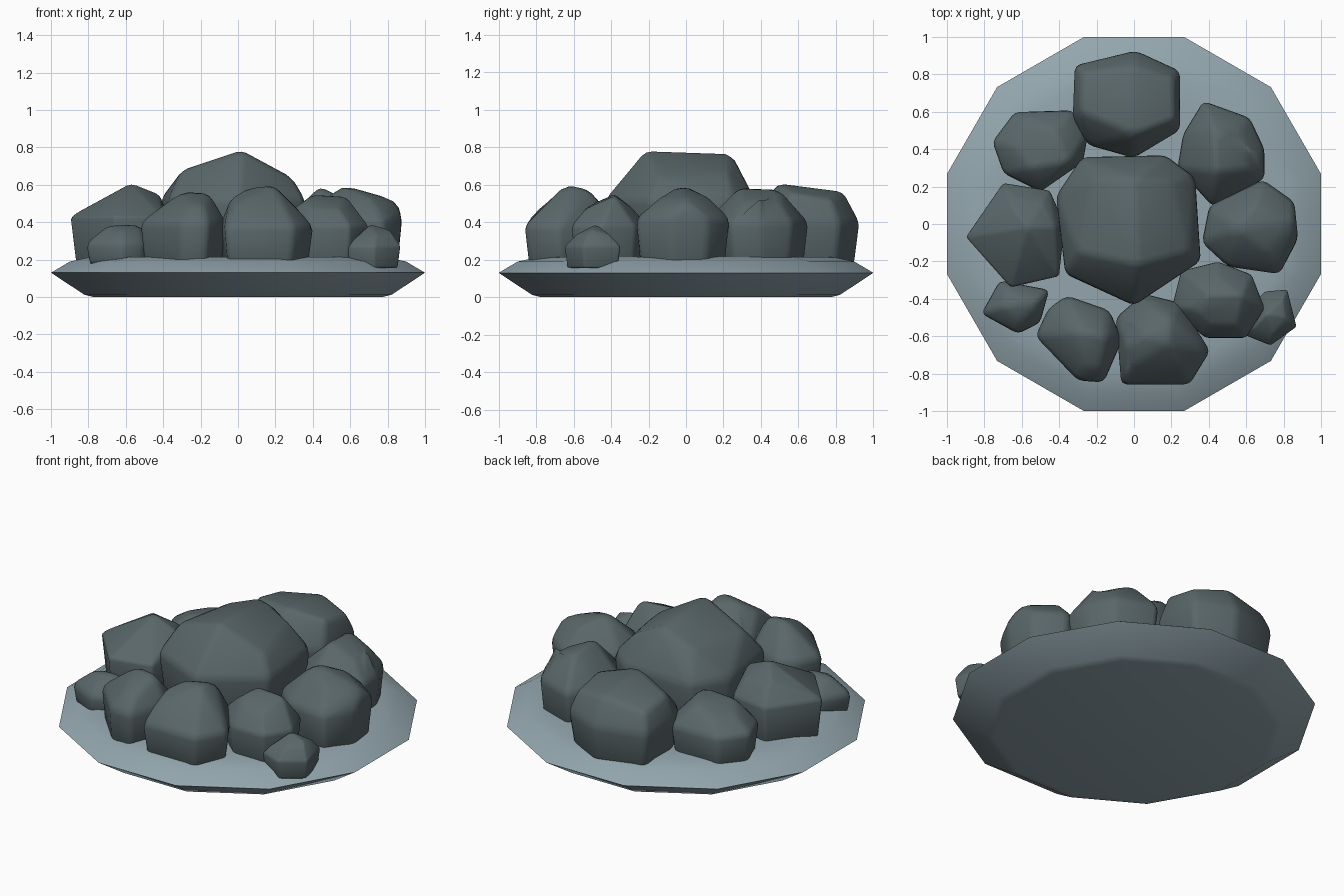
import bpy, bmesh
from math import cos, sin, radians
from mathutils import Vector

cube = bpy.data.objects.get("Cube")
if cube:
    bpy.data.objects.remove(cube, do_unlink=True)


def make_material(name, colour):
    mat = bpy.data.materials.new(name)
    mat.use_nodes = True
    mat.diffuse_color = (*colour, 1)
    mat.node_tree.nodes["Principled BSDF"].inputs["Base Color"].default_value = (*colour, 1)
    return mat


pale_stone = make_material("pale blue grey stone", (0.29, 0.38, 0.42))
dark_stone = make_material("dark grey stone", (0.10, 0.134, 0.14))


def make_object(name, bm, material):
    bmesh.ops.recalc_face_normals(bm, faces=bm.faces)
    mesh = bpy.data.meshes.new(name)
    bm.to_mesh(mesh)
    bm.free()
    mesh.materials.append(material)
    obj = bpy.data.objects.new(name, mesh)
    bpy.context.collection.objects.link(obj)
    bpy.ops.object.select_all(action="DESELECT")
    obj.select_set(True)
    bpy.context.view_layer.objects.active = obj
    return obj


def make_base(profile, sides=12):
    """Twelve-sided slab swept from a list of (radius, height) rings."""
    bm = bmesh.new()
    rings = []
    for radius, z in profile:
        angles = [radians(360 * (i + 0.5) / sides) for i in range(sides)]
        rings.append([bm.verts.new((radius * cos(a), radius * sin(a), z)) for a in angles])
    for low, high in zip(rings, rings[1:]):
        for i in range(sides):
            j = (i + 1) % sides
            bm.faces.new((low[i], low[j], high[j], high[i]))
    bm.faces.new(rings[0])
    bm.faces.new(rings[-1])
    make_object("base_slab", bm, pale_stone)
    bpy.ops.object.shade_smooth_by_angle(angle=radians(45))


def make_rock(name, outline, waist, ridge, bevel=0.03, foot=0.17):
    """Faceted boulder: hull of a foot, a waist, a shoulder and ridge points."""
    bm = bmesh.new()
    points = [Vector((x, y, 0)) for x, y in outline]
    centre = sum(points, Vector()) / len(points)
    peak = sum((Vector(p) for p in ridge), Vector()) / len(ridge)
    top = Vector((peak.x, peak.y, 0))
    shoulder = waist + 0.6 * (peak.z - waist)
    for p in points:
        low = centre.lerp(p, 0.9)
        high = top.lerp(p, 0.62)
        bm.verts.new((low.x, low.y, foot))
        bm.verts.new((p.x, p.y, waist))
        bm.verts.new((high.x, high.y, shoulder))
    for p in ridge:
        bm.verts.new(p)
    hull = bmesh.ops.convex_hull(bm, input=bm.verts)
    loose = {v for v in hull["geom_interior"] + hull["geom_unused"]
             if isinstance(v, bmesh.types.BMVert)}
    bmesh.ops.delete(bm, geom=list(loose), context="VERTS")
    # Merge nearly flat triangles into broad facets
    bmesh.ops.dissolve_limit(bm, angle_limit=radians(12), verts=bm.verts, edges=bm.edges)
    rock = make_object(name, bm, dark_stone)
    worn = rock.modifiers.new("worn_edges", "BEVEL")
    worn.width = bevel
    worn.segments = 2
    worn.limit_method = "ANGLE"
    worn.angle_limit = radians(14)
    bpy.ops.object.shade_smooth()


# Base slab with a sharp rim
make_base([(0.80, 0), (0.85, 0.012), (1.035, 0.13), (0.93, 0.19), (0.82, 0.213), (0.7, 0.215)])

# Large central boulder
make_rock("centre_rock",
          [(-.28, .36), (.17, .37), (.33, .25), (.36, -.2), (0, -.44), (-.37, -.27), (-.42, .15)],
          0.52, [(.02, -.22, .785), (0, .24, .77), (-.3, -.15, .68), (-.22, .24, .68),
                 (.29, -.15, .64), (.2, .24, .66)])

# Rear boulders
make_rock("back_rock",
          [(-.32, .85), (.01, .93), (.25, .82), (.25, .5), (0, .35), (-.25, .42), (-.33, .57)],
          0.4, [(0, .48, .61), (0, .84, .565), (-.29, .6, .56), (-.28, .81, .52),
                (.22, .56, .56), (.21, .78, .52)])
make_rock("back_right_rock",
          [(-.64, .6), (-.33, .61), (-.24, .5), (-.27, .33), (-.5, .17), (-.7, .27), (-.76, .44)],
          0.37, [(-.35, .33, .52), (-.55, .3, .49), (-.42, .5, .5)])
make_rock("back_left_rock",
          [(.37, .66), (.62, .57), (.7, .4), (.7, .24), (.42, .09), (.23, .3), (.26, .48)],
          0.4, [(.44, .28, .59), (.43, .5, .58), (.58, .4, .53)])

# Side boulders
make_rock("right_rock",
          [(-.7, .22), (-.45, .18), (-.37, 0), (-.4, -.28), (-.66, -.34), (-.9, -.07)],
          0.43, [(-.57, -.02, .61), (-.42, -.02, .55), (-.66, .1, .55)])
make_rock("left_rock",
          [(.4, .1), (.69, .24), (.86, .12), (.88, -.08), (.78, -.27), (.5, -.23), (.36, -.1)],
          0.42, [(.55, -.02, .605), (.85, 0, .52), (.7, -.15, .53), (.65, .12, .54)])

# Front boulders
make_rock("front_right_rock",
          [(-.36, -.38), (-.13, -.46), (-.06, -.62), (-.16, -.85), (-.3, -.84), (-.53, -.6), (-.46, -.45)],
          0.4, [(-.3, -.58, .57), (-.15, -.6, .56), (-.2, -.72, .52)])
make_rock("front_middle_rock",
          [(-.1, -.5), (.05, -.37), (.25, -.42), (.41, -.68), (.3, -.86), (-.07, -.86), (-.1, -.66)],
          0.38, [(.05, -.6, .585), (.19, -.64, .6), (.2, -.5, .57), (-.04, -.66, .53)])
make_rock("front_left_rock",
          [(.25, -.25), (.45, -.2), (.63, -.27), (.7, -.45), (.6, -.61), (.38, -.61), (.2, -.45)],
          0.38, [(.4, -.38, .55), (.58, -.38, .54), (.36, -.48, .51)])

# Small outer stones
make_rock("small_right_stone",
          [(-.72, -.3), (-.45, -.35), (-.5, -.53), (-.62, -.59), (-.82, -.48)],
          0.29, [(-.7, -.44, .385), (-.53, -.42, .395)], bevel=0.025)
make_rock("small_left_stone",
          [(.7, -.36), (.82, -.35), (.87, -.55), (.73, -.65), (.58, -.59), (.62, -.44)],
          0.27, [(.71, -.48, .39), (.81, -.5, .36)], bevel=0.025, foot=0.155)
